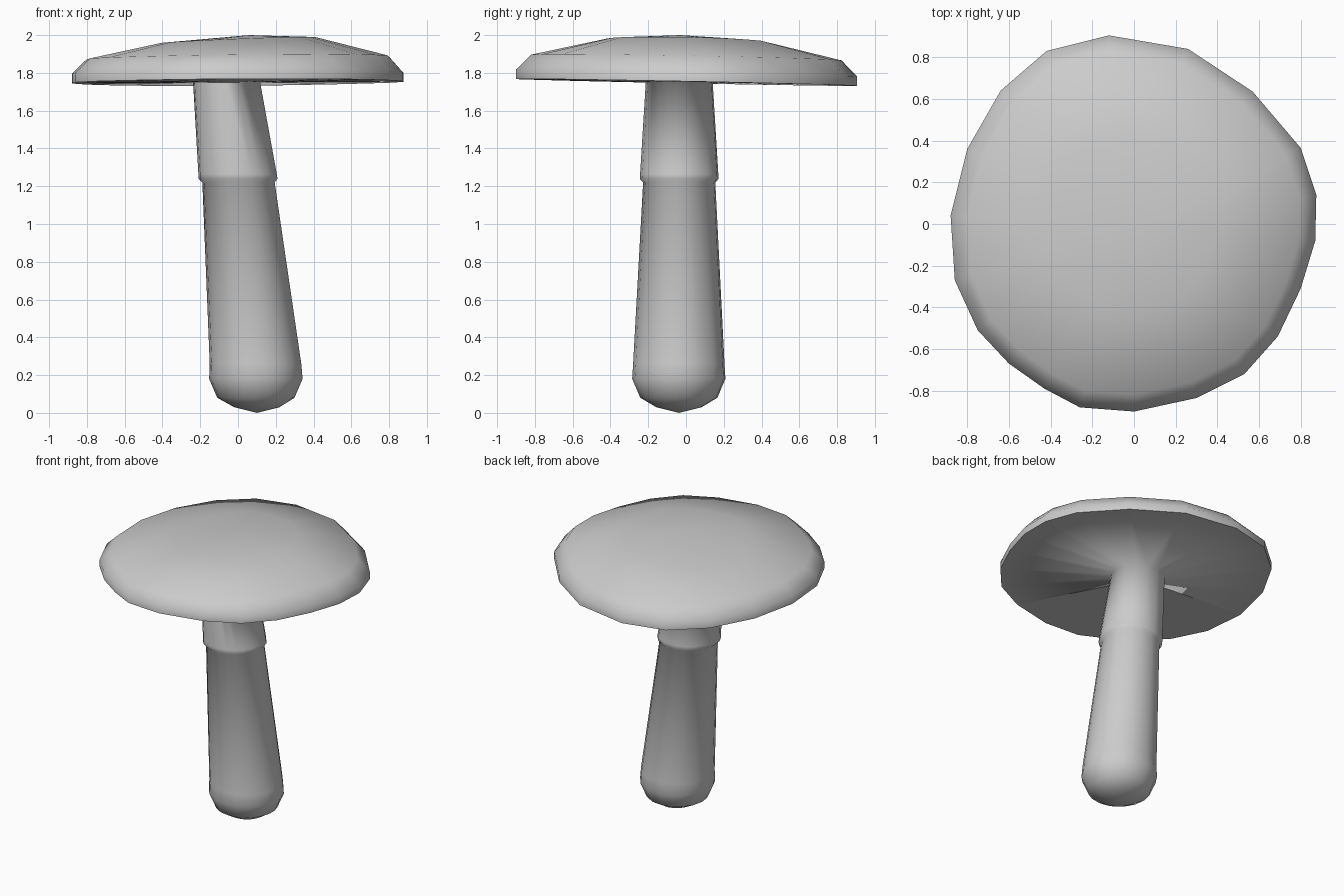
import bpy, math

if "Cube" in bpy.data.objects:
    bpy.data.objects.remove(bpy.data.objects["Cube"])

# Irregular cap outline seen from above (clockwise)
OUTLINE = [(-.12, .905), (.26, .84), (.57, .635), (.80, .365), (.875, .14),
           (.87, -.08), (.80, -.31), (.69, -.54), (.53, -.72), (.30, -.835),
           (0, -.90), (-.26, -.88), (-.43, -.79), (-.60, -.67), (-.75, -.51),
           (-.86, -.27), (-.88, .04), (-.80, .36), (-.64, .64), (-.42, .83)]
ANGLES = [math.atan2(y, x) for x, y in OUTLINE]
N = len(OUTLINE)


def circle(cx, cy, z, r):
    return [(cx + r * math.cos(a), cy + r * math.sin(a), z) for a in ANGLES]


def cap_ring(scale, z, tilt_x, tilt_y):
    return [(x * scale, y * scale, z + tilt_x * x * scale + tilt_y * y * scale)
            for x, y in OUTLINE]


def loft(name, rings):
    """Skin a list of rings; a single-point ring closes an end."""
    verts, starts, faces = [], [], []
    for ring in rings:
        starts.append(len(verts))
        verts += ring
    for k in range(len(rings) - 1):
        a, b = starts[k], starts[k + 1]
        for i in range(N):
            j = (i + 1) % N
            if len(rings[k]) == 1:
                faces.append((a, b + i, b + j))
            elif len(rings[k + 1]) == 1:
                faces.append((a + i, b, a + j))
            else:
                faces.append((a + i, b + i, b + j, a + j))
    mesh = bpy.data.meshes.new(name)
    mesh.from_pydata(verts, [], faces)
    for p in mesh.polygons:
        p.use_smooth = True
    obj = bpy.data.objects.new(name, mesh)
    bpy.context.collection.objects.link(obj)
    return obj


# Stem: rounded foot, leaning shaft, collar, then flaring into the cap underside
stem_profile = [(.10, -.037, .03, .12), (.095, -.037, .08, .205),
                (.095, -.037, .18, .248), (.093, -.037, .26, .243),
                (.003, -.035, 1.22, .192), (0, -.035, 1.24, .21),
                (-.002, -.035, 1.265, .208), (-.06, -.035, 1.75, .178)]
rim = cap_ring(1, 1.75, .006, -.02)
stem = loft("stem_and_underside",
            [[(.10, -.037, 0)]] + [circle(*p) for p in stem_profile] + [rim])

# Flat shaded front-left part of the underside
for p in stem.data.polygons[-N:]:
    if 170 < math.degrees(math.atan2(p.center.y, p.center.x)) % 360 < 284:
        p.use_smooth = False

# Cap: short rim wall, rounded shoulder and shallow dome
cap = loft("cap", [rim,
                   cap_ring(1, 1.80, .004, -.02),
                   cap_ring(.91, 1.882, .012, -.018),
                   cap_ring(.47, 1.973, .04, -.018),
                   [(.06, -.03, 2.0)]])
